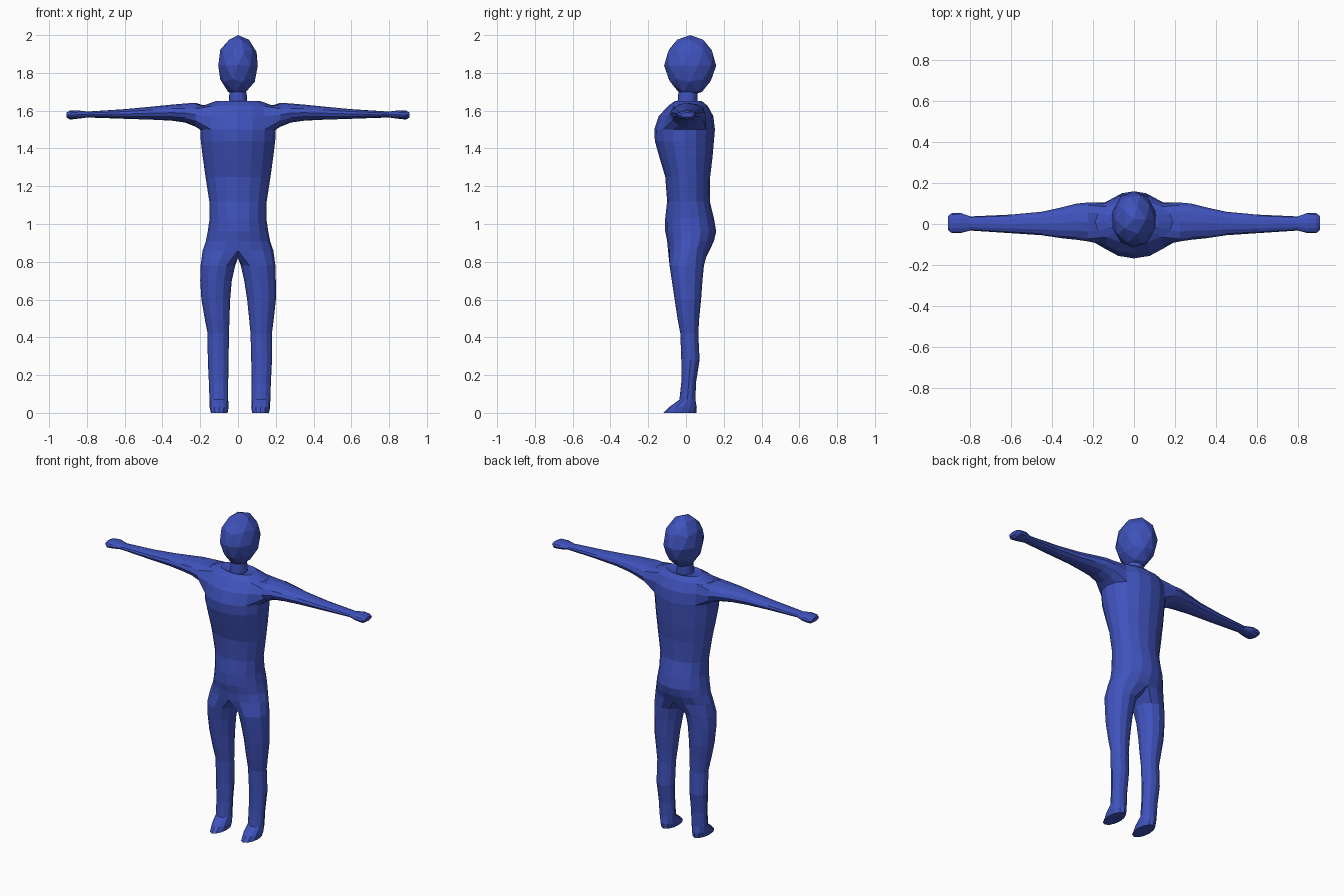
import bpy, bmesh
from math import sin, cos, radians
from mathutils import Matrix

cube = bpy.data.objects.get("Cube")
if cube:
    bpy.data.objects.remove(cube, do_unlink=True)

blue = bpy.data.materials.new("blue")
blue.use_nodes = True
BLUE = (0.05, 0.085, 0.5, 1)
blue.diffuse_color = BLUE
blue.node_tree.nodes["Principled BSDF"].inputs["Base Color"].default_value = BLUE


def finish(bm, name):
    """Turn a bmesh into a flat-shaded object."""
    bmesh.ops.recalc_face_normals(bm, faces=bm.faces)
    mesh = bpy.data.meshes.new(name)
    bm.to_mesh(mesh)
    bm.free()
    mesh.materials.append(blue)
    obj = bpy.data.objects.new(name, mesh)
    bpy.context.collection.objects.link(obj)
    return obj


def oval(low_a, high_a, low_b, high_b, angles):
    """Points of an oval that fills the given bounds."""
    ca, ra = (low_a + high_a) / 2, (high_a - low_a) / 2
    cb, rb = (low_b + high_b) / 2, (high_b - low_b) / 2
    return [(ca + ra * cos(radians(t)), cb + rb * sin(radians(t))) for t in angles]


def bridge(bm, first, second):
    """Close the gap between two rings of equal count."""
    n = len(first)
    for i in range(n):
        j = (i + 1) % n
        bm.faces.new((first[i], first[j], second[j], second[i]))


# Torso sections: height, half width, front, back
TORSO = [
    (0.86, 0.187, -0.095, 0.125),
    (0.91, 0.170, -0.10, 0.148),
    (0.96, 0.160, -0.11, 0.160),
    (1.03, 0.150, -0.11, 0.148),
    (1.12, 0.152, -0.10, 0.126),
    (1.25, 0.172, -0.11, 0.128),
    (1.35, 0.186, -0.14, 0.140),
    (1.44, 0.197, -0.165, 0.148),
    (1.50, 0.200, -0.168, 0.153),
    (1.57, 0.200, -0.145, 0.145),
    (1.625, 0.19, -0.095, 0.115),
    (1.65, 0.120, -0.06, 0.085),
    (1.64, 0.050, -0.045, 0.06),
    (1.70, 0.045, -0.04, 0.06),
]
# Leg sections: height, inner, outer, front, back
LEG = [
    (0.78, 0.015, 0.198, -0.087, 0.095),
    (0.70, 0.033, 0.200, -0.075, 0.087),
    (0.60, 0.045, 0.197, -0.06, 0.08),
    (0.50, 0.052, 0.183, -0.045, 0.07),
    (0.42, 0.057, 0.170, -0.03, 0.065),
    (0.28, 0.060, 0.170, -0.025, 0.072),
    (0.16, 0.062, 0.164, -0.025, 0.053),
    (0.07, 0.062, 0.161, -0.035, 0.05),
    (0.03, 0.060, 0.160, -0.09, 0.057),
    (0.00, 0.065, 0.154, -0.12, 0.055),
]
# Arm sections: distance out, front, back, underside, top
ARM = [
    (0.225, -0.085, 0.105, 1.515, 1.642),
    (0.28, -0.077, 0.10, 1.537, 1.638),
    (0.35, -0.070, 0.082, 1.547, 1.632),
    (0.45, -0.055, 0.06, 1.552, 1.622),
    (0.60, -0.045, 0.046, 1.557, 1.608),
    (0.80, -0.032, 0.037, 1.564, 1.595),
    (0.85, -0.045, 0.055, 1.557, 1.602),
    (0.89, -0.045, 0.053, 1.553, 1.60),
    (0.908, -0.03, 0.04, 1.565, 1.59),
]

bm = bmesh.new()

# Left half of the torso, with an opening at the shoulder
COLS = 8
ARM_ROW, ARM_COL = 8, 2
rows = []
for z, w, front, back in TORSO:
    angles = [-90 + 180 * i / COLS for i in range(COLS + 1)]
    row = [bm.verts.new((x, y, z)) for x, y in oval(-w, w, front, back, angles)]
    row[0].co.x = row[-1].co.x = 0
    rows.append(row)
for r in range(len(rows) - 1):
    for c in range(COLS):
        if r in (ARM_ROW, ARM_ROW + 1) and ARM_COL <= c < COLS - ARM_COL:
            continue
        bm.faces.new((rows[r][c], rows[r][c + 1], rows[r + 1][c + 1], rows[r + 1][c]))

# Left leg, joined to the torso by an arched crotch
front_y, back_y = rows[0][0].co.y, rows[0][-1].co.y
crotch = [bm.verts.new((0, back_y + (front_y - back_y) * t, 0.82)) for t in (0.25, 0.5, 0.75)]
ring = rows[0] + crotch
for z, inner, outer, front, back in LEG:
    points = oval(inner, outer, front, back, range(-120, 240, 30))
    new = [bm.verts.new((x, y, z)) for x, y in points]
    bridge(bm, ring, new)
    ring = new
bm.faces.new(ring)

# Left arm and hand, grown from the shoulder opening
low, mid, high = rows[ARM_ROW:ARM_ROW + 3]
end = COLS - ARM_COL
ring = [mid[end]] + high[ARM_COL:end + 1][::-1] + [mid[ARM_COL]] + low[ARM_COL:end + 1]
for x, front, back, under, top in ARM:
    points = oval(front, back, under, top, range(0, 360, 30))
    new = [bm.verts.new((x, y, z)) for y, z in points]
    bridge(bm, ring, new)
    ring = new
bm.faces.new(ring)

# Right half, then a slight sideways lean of the lower legs
bmesh.ops.mirror(bm, geom=bm.verts[:] + bm.edges[:] + bm.faces[:],
                 matrix=Matrix.Identity(4), axis='X', merge_dist=0.0005)
for v in bm.verts:
    v.co.x += 0.01 * min(1, max(0, (0.7 - v.co.z) / 0.3))
finish(bm, "body")

# Faceted head, narrower toward the chin
bm = bmesh.new()
bmesh.ops.create_icosphere(bm, subdivisions=2, radius=1)
for v in bm.verts:
    x, y, z = v.co
    taper = 1 + 0.1 * min(z, 0)
    v.co = (0.11 * x * taper, 0.022 + 0.138 * y * taper, 1.838 + 0.162 * z)
finish(bm, "head")
